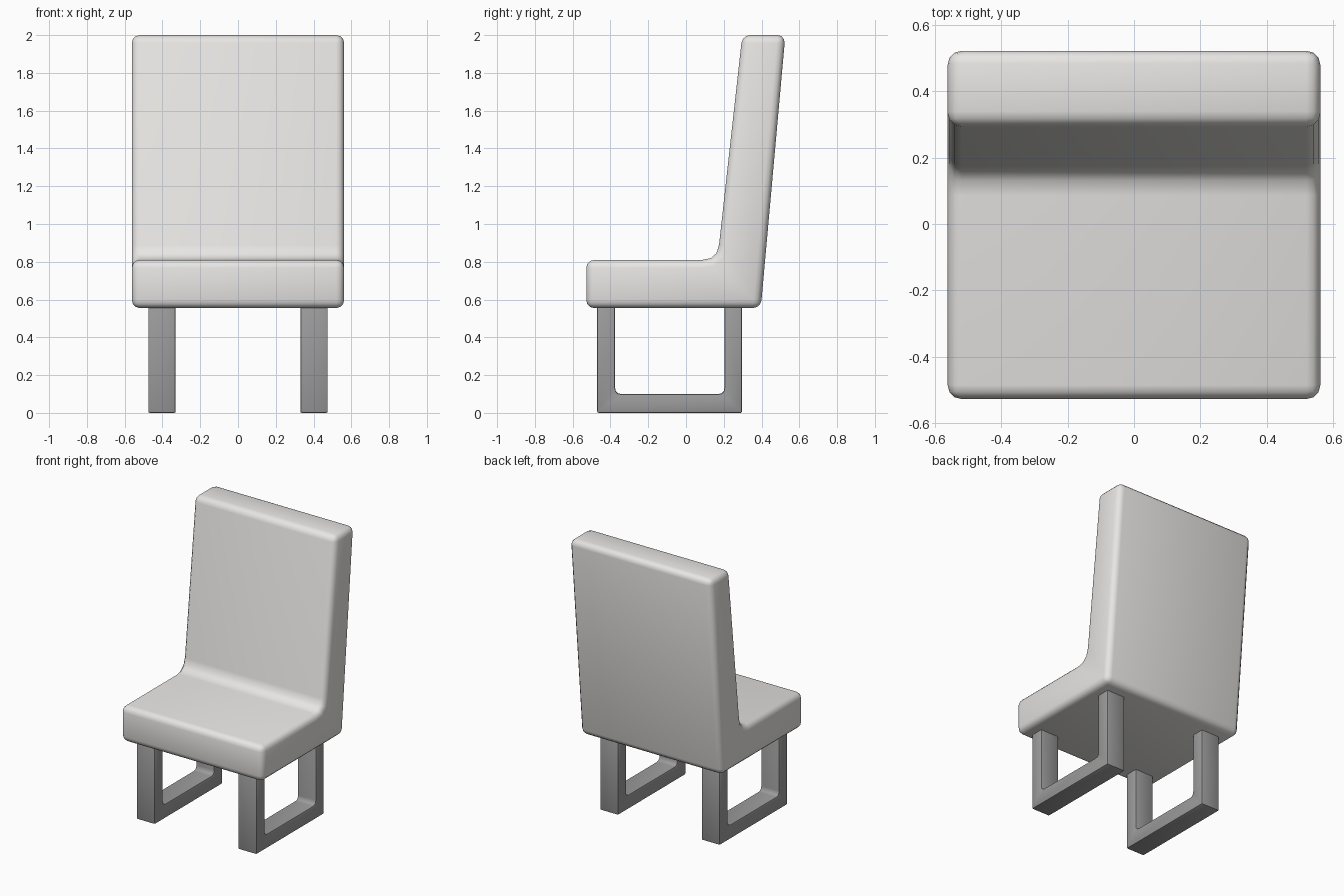
import bpy, bmesh, math
from mathutils import Vector

if "Cube" in bpy.data.objects:
    bpy.data.objects.remove(bpy.data.objects["Cube"])


def material(name, rgb):
    m = bpy.data.materials.new(name)
    m.diffuse_color = (*rgb, 1.0)
    m.use_nodes = True
    m.node_tree.nodes["Principled BSDF"].inputs["Base Color"].default_value = m.diffuse_color
    return m


def fillet(prev, corner, nxt, r, n=3):
    """Points rounding a corner, starting r away along both sides."""
    p, c, q = Vector(prev), Vector(corner), Vector(nxt)
    a, b = c + (p - c).normalized() * r, c + (q - c).normalized() * r
    return [tuple(a * (1 - t) ** 2 + c * 2 * t * (1 - t) + b * t * t)
            for t in (i / n for i in range(n + 1))]


def extrude_profile(name, pts, x0, x1, mat, bevel, segments):
    """Extrude a (y, z) outline along x and round its sharp edges."""
    bm = bmesh.new()
    face = bm.faces.new([bm.verts.new((x0, y, z)) for y, z in pts])
    ext = bmesh.ops.extrude_face_region(bm, geom=[face])
    verts = [v for v in ext["geom"] if isinstance(v, bmesh.types.BMVert)]
    bmesh.ops.translate(bm, verts=verts, vec=(x1 - x0, 0, 0))
    bmesh.ops.recalc_face_normals(bm, faces=bm.faces)
    me = bpy.data.meshes.new(name)
    bm.to_mesh(me)
    bm.free()
    me.materials.append(mat)
    ob = bpy.data.objects.new(name, me)
    bpy.context.collection.objects.link(ob)
    mod = ob.modifiers.new("rounding", "BEVEL")
    mod.width = bevel
    mod.segments = segments
    mod.limit_method = "ANGLE"
    mod.angle_limit = math.radians(50)
    mod.use_clamp_overlap = False
    bpy.ops.object.select_all(action="DESELECT")
    bpy.context.view_layer.objects.active = ob
    ob.select_set(True)
    bpy.ops.object.modifier_apply(modifier="rounding")
    bpy.ops.object.shade_smooth_by_angle(angle=math.radians(40))
    return ob


fabric = material("light grey upholstery", (0.8, 0.79, 0.77))
metal = material("dark grey frame", (0.33, 0.33, 0.33))

# One-piece padded seat and leaning backrest
front_top, inner, back_top = (-0.528, 0.81), (0.166, 0.81), (0.298, 2.0)
cushion = [(-0.528, 0.555), (0.396, 0.555), (0.526, 2.0), back_top]
cushion += fillet(back_top, inner, front_top, 0.08) + [front_top]
extrude_profile("seat_and_backrest", cushion, -0.562, 0.562, fabric, 0.042, 3)

# U-shaped leg frames, one on each side
yf, yr, top = -0.47, 0.297, 0.57
inner_f, inner_r = (-0.375, 0.1), (0.203, 0.1)
frame = [(yf, top), (yf, 0.0), (yr, 0.0), (yr, top), (0.203, top)]
frame += fillet((0.203, top), inner_r, inner_f, 0.032)
frame += fillet(inner_r, inner_f, (-0.375, top), 0.032)
frame += [(-0.375, top)]
for side, name in ((1, "right_leg_frame"), (-1, "left_leg_frame")):
    xs = sorted((side * 0.33, side * 0.475))
    extrude_profile(name, frame, *xs, metal, 0.008, 2)
